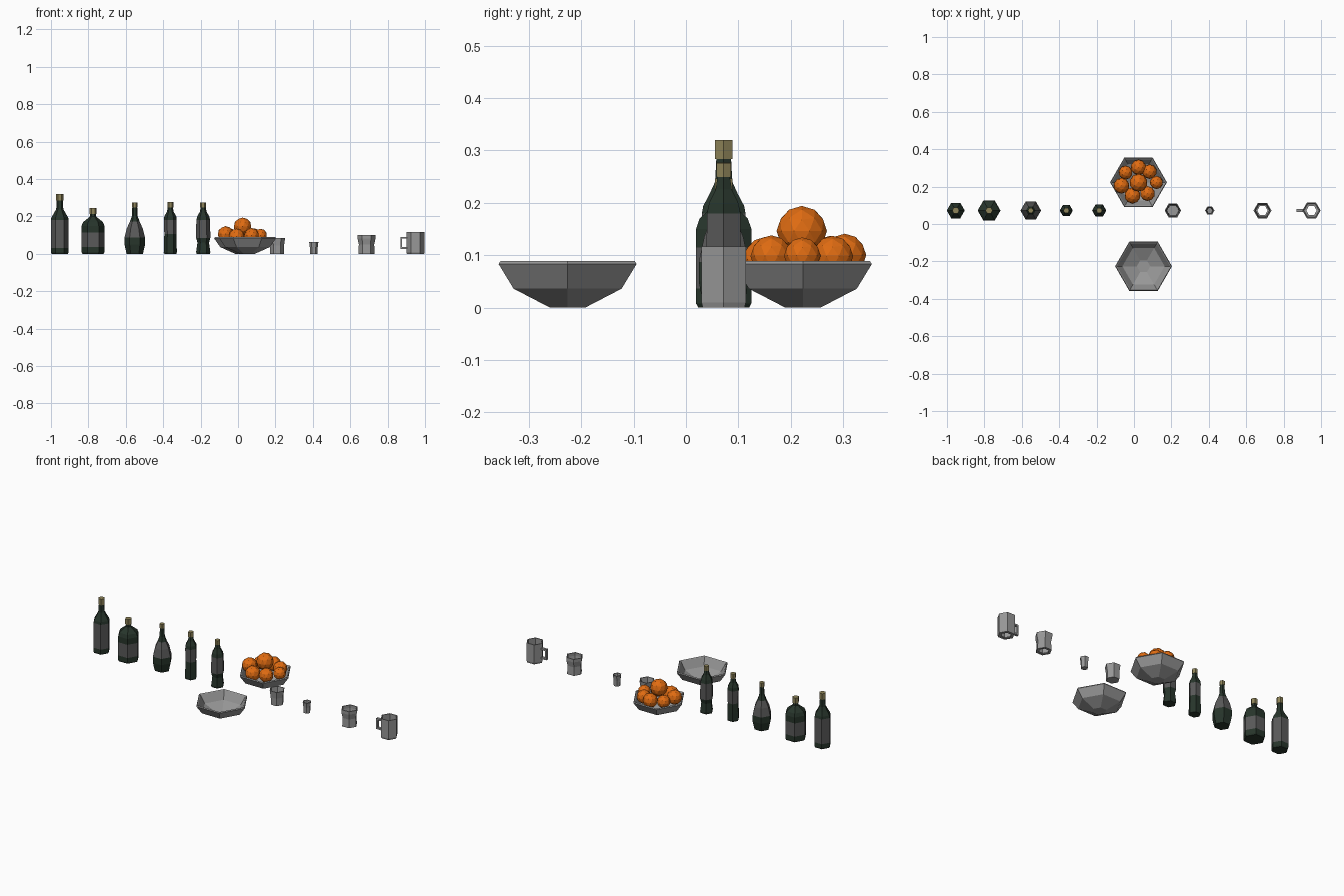
import bpy, bmesh, math
from mathutils import Matrix, Vector

old = bpy.data.objects.get("Cube")
if old:
    bpy.data.objects.remove(old, do_unlink=True)


def material(name, rgb):
    m = bpy.data.materials.new(name)
    m.use_nodes = True
    m.diffuse_color = (*rgb, 1)
    bsdf = next(n for n in m.node_tree.nodes if n.type == 'BSDF_PRINCIPLED')
    bsdf.inputs["Base Color"].default_value = (*rgb, 1)
    return m


glass = material("dark_green_glass", (0.02, 0.035, 0.024))
paper = material("dark_grey_label", (0.1, 0.1, 0.1))
gold = material("dull_gold_cap", (0.27, 0.23, 0.1))
grey = material("grey_ceramic", (0.31, 0.31, 0.31))
peel = material("orange_peel", (0.75, 0.15, 0.006))


def finish(name, bm, mats, loc):
    bmesh.ops.recalc_face_normals(bm, faces=bm.faces)
    mesh = bpy.data.meshes.new(name)
    bm.to_mesh(mesh)
    bm.free()
    for m in mats:
        mesh.materials.append(m)
    ob = bpy.data.objects.new(name, mesh)
    ob.location = loc
    bpy.context.collection.objects.link(ob)
    return ob


def lathe(profile, loop=False, sides=6):
    """Turn (radius, height) points into a six-sided body."""
    bm = bmesh.new()
    rings = []
    for r, z in profile:
        rings.append([bm.verts.new((r * math.cos(math.tau * i / sides),
                                    r * math.sin(math.tau * i / sides), z))
                      for i in range(sides)])
    pairs = list(zip(rings, rings[1:]))
    if loop:
        pairs.append((rings[-1], rings[0]))
    for a, b in pairs:
        for i in range(sides):
            j = (i + 1) % sides
            bm.faces.new((a[i], a[j], b[j], b[i]))
    if not loop:
        bm.faces.new(rings[0])
        bm.faces.new(rings[-1])
    return bm


ROW_Y = 0.072


# Bottles: glass body with a label band, plus a separate cap
def bottle(name, x, body, label, cap_r, cap_z):
    bm = lathe(body)
    for f in bm.faces:
        z = f.calc_center_median().z
        if label[0] < z < label[1] and abs(f.normal.z) < 0.95:
            f.material_index = 1
    finish(name, bm, [glass, paper], (x, ROW_Y, 0))
    finish(name + "_cap", lathe([(cap_r, cap_z[0]), (cap_r, cap_z[1])]),
           [gold], (x, ROW_Y, 0))


bottle("tall_bottle", -0.953,
       [(0.043, 0), (0.048, 0.008), (0.048, 0.032), (0.048, 0.18), (0.045, 0.194),
        (0.031, 0.217), (0.019, 0.24), (0.016, 0.288)],
       (0.032, 0.18), 0.019, (0.284, 0.32))
bottle("wide_bottle", -0.775,
       [(0.056, 0), (0.061, 0.008), (0.061, 0.036), (0.061, 0.115), (0.061, 0.15),
        (0.053, 0.17), (0.025, 0.192), (0.016, 0.2), (0.015, 0.218)],
       (0.036, 0.115), 0.019, (0.214, 0.246))
bottle("pear_bottle", -0.552,
       [(0.043, 0), (0.046, 0.01), (0.055, 0.05), (0.055, 0.087), (0.043, 0.135),
        (0.026, 0.172), (0.016, 0.2), (0.013, 0.252)],
       (0.087, 0.172), 0.015, (0.249, 0.274))
bottle("slim_bottle", -0.362,
       [(0.032, 0), (0.035, 0.008), (0.034, 0.05), (0.032, 0.105), (0.034, 0.182),
        (0.032, 0.2), (0.018, 0.225), (0.013, 0.252)],
       (0.105, 0.182), 0.016, (0.249, 0.277))
bottle("curvy_bottle", -0.186,
       [(0.036, 0), (0.038, 0.01), (0.031, 0.06), (0.038, 0.085), (0.037, 0.18),
        (0.032, 0.2), (0.018, 0.225), (0.013, 0.252)],
       (0.085, 0.18), 0.016, (0.249, 0.275))

# Bowls
bowl_profile = [(0.039, 0), (0.119, 0.036), (0.152, 0.083), (0.148, 0.089),
                (0.142, 0.086), (0.113, 0.041), (0.036, 0.008)]
for name, loc in (("empty_bowl", (0.051, -0.226, 0)), ("fruit_bowl", (0.024, 0.223, 0))):
    finish(name, lathe(bowl_profile), [grey], loc)

# Oranges: a ring of seven and one on top (x, y, z, radius)
oranges = [(-0.045, 0.275, 0.1, 0.037), (0.024, 0.303, 0.1, 0.041),
           (0.083, 0.28, 0.098, 0.039), (0.12, 0.222, 0.099, 0.035),
           (0.072, 0.163, 0.098, 0.04), (-0.008, 0.152, 0.092, 0.043),
           (-0.067, 0.205, 0.106, 0.042), (0.024, 0.221, 0.146, 0.048)]
for n, (x, y, z, r) in enumerate(oranges, 1):
    bm = bmesh.new()
    bmesh.ops.create_icosphere(bm, subdivisions=2, radius=r)
    finish(f"orange_{n}", bm, [peel], (x, y, z))


# Cups: thin walls, with either a floor or an open base ring
def cup(name, x, outer, wall, hole=0):
    inner = [(r - wall, max(z, wall)) for r, z in reversed(outer)]
    inner[0] = (inner[0][0], outer[-1][1])
    if hole:
        profile = [(hole, 0)] + outer + inner + [(hole, wall)]
    else:
        profile = outer + inner
    finish(name, lathe(profile, loop=bool(hole)), [grey], (x, ROW_Y, 0))


cup("tumbler", 0.208, [(0.037, 0), (0.038, 0.045), (0.044, 0.085)], 0.005)
cup("shot_glass", 0.405, [(0.02, 0), (0.021, 0.035), (0.025, 0.064)], 0.005)
cup("beaker", 0.687, [(0.044, 0), (0.041, 0.05), (0.048, 0.082), (0.048, 0.1)], 0.006, 0.028)
cup("mug", 0.949, [(0.046, 0), (0.049, 0.01), (0.049, 0.117)], 0.006, 0.028)

# Mug handle: two arms and a grip
bm = bmesh.new()
for centre, size in (((0.887, 0.086), (0.038, 0.01)),
                     ((0.887, 0.032), (0.038, 0.01)),
                     ((0.873, 0.059), (0.01, 0.044))):
    bmesh.ops.create_cube(bm, size=1, matrix=Matrix.LocRotScale(
        Vector((centre[0], 0, centre[1])), None, Vector((size[0], 0.015, size[1]))))
finish("mug_handle", bm, [grey], (0, ROW_Y, 0))
